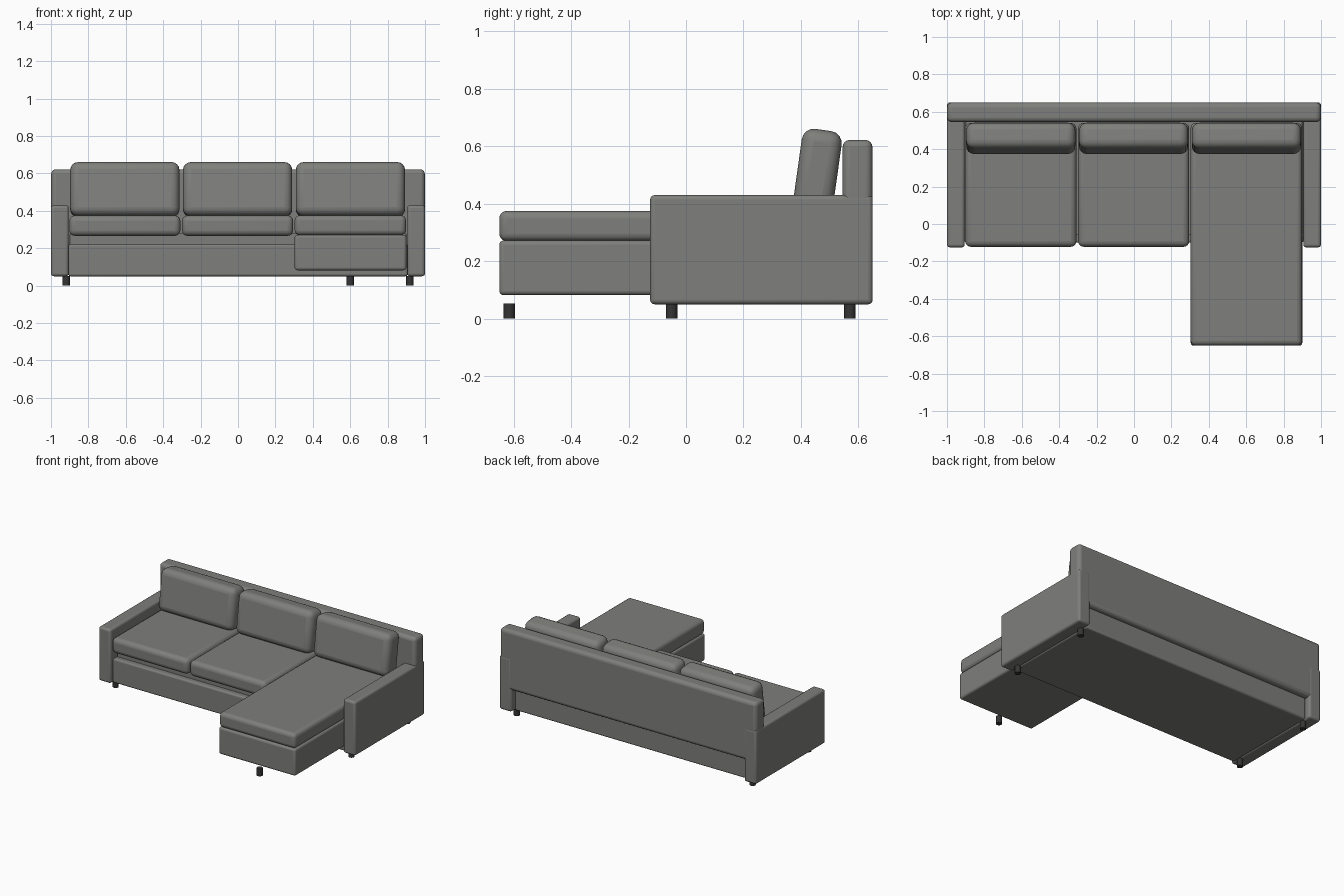
import bpy
import bmesh
import math

cube = bpy.data.objects.get("Cube")
if cube:
    bpy.data.objects.remove(cube, do_unlink=True)


def material(name, color):
    m = bpy.data.materials.new(name)
    m.use_nodes = True
    m.diffuse_color = color
    m.node_tree.nodes["Principled BSDF"].inputs["Base Color"].default_value = color
    return m


fabric = material("grey fabric", (0.21, 0.215, 0.2, 1))
leg_paint = material("dark leg", (0.035, 0.035, 0.035, 1))


def finish(name, bm, mat, location, tilt=0.0, bevel=0.0):
    mesh = bpy.data.meshes.new(name)
    bm.to_mesh(mesh)
    bm.free()
    mesh.materials.append(mat)
    ob = bpy.data.objects.new(name, mesh)
    bpy.context.collection.objects.link(ob)
    ob.location = location
    ob.rotation_euler.x = tilt
    if bevel:
        mod = ob.modifiers.new("soft edges", "BEVEL")
        mod.width = bevel
        mod.segments = 4
    bpy.ops.object.select_all(action="DESELECT")
    ob.select_set(True)
    bpy.context.view_layer.objects.active = ob
    bpy.ops.object.shade_smooth_by_angle(angle=math.radians(35))
    return ob


def block(name, x, y, z, bevel, tilt=0.0):
    """Soft-edged block given its (min, max) range on each axis."""
    bm = bmesh.new()
    bmesh.ops.create_cube(bm, size=1)
    bmesh.ops.scale(bm, vec=[b - a for a, b in (x, y, z)], verts=bm.verts)
    centre = [(a + b) / 2 for a, b in (x, y, z)]
    return finish(name, bm, fabric, centre, tilt, bevel)


def leg(name, x, y):
    bm = bmesh.new()
    bmesh.ops.create_cone(bm, cap_ends=True, segments=16,
                          radius1=0.02, radius2=0.02, depth=0.052)
    finish(name, bm, leg_paint, (x, y, 0.026))


# Frame: base, recessed seat platform and back panel
block("base", (-0.907, 0.907), (-0.1, 0.61), (0.05, 0.22), 0.012)
block("seat_platform", (-0.9, 0.9), (-0.06, 0.56), (0.2, 0.28), 0.005)
block("back_panel", (-0.999, 0.999), (0.545, 0.649), (0.2, 0.622), 0.025)

# Arms and their legs
for side, s in (("left", 1), ("right", -1)):
    block(side + "_arm", sorted((s * 0.905, s)), (-0.125, 0.65), (0.05, 0.43), 0.016)
    leg(side + "_front_leg", s * 0.918, -0.05)
    leg(side + "_back_leg", s * 0.918, 0.57)

# Chaise
block("chaise_base", (0.303, 0.9), (-0.65, -0.05), (0.082, 0.272), 0.015)
block("chaise_cushion", (0.303, 0.898), (-0.65, 0.54), (0.27, 0.375), 0.026)
leg("chaise_leg", 0.6, -0.615)

# Seat and back cushions
for i, name in enumerate(("right", "middle", "left")):
    x = -0.605 + 0.603 * i
    if name != "left":
        block(name + "_seat_cushion", (x - 0.297, x + 0.297), (-0.122, 0.54),
              (0.266, 0.375), 0.03)
    block(name + "_back_cushion", (x - 0.292, x + 0.292), (0.388, 0.528),
          (0.368, 0.658), 0.042, math.radians(-8))
